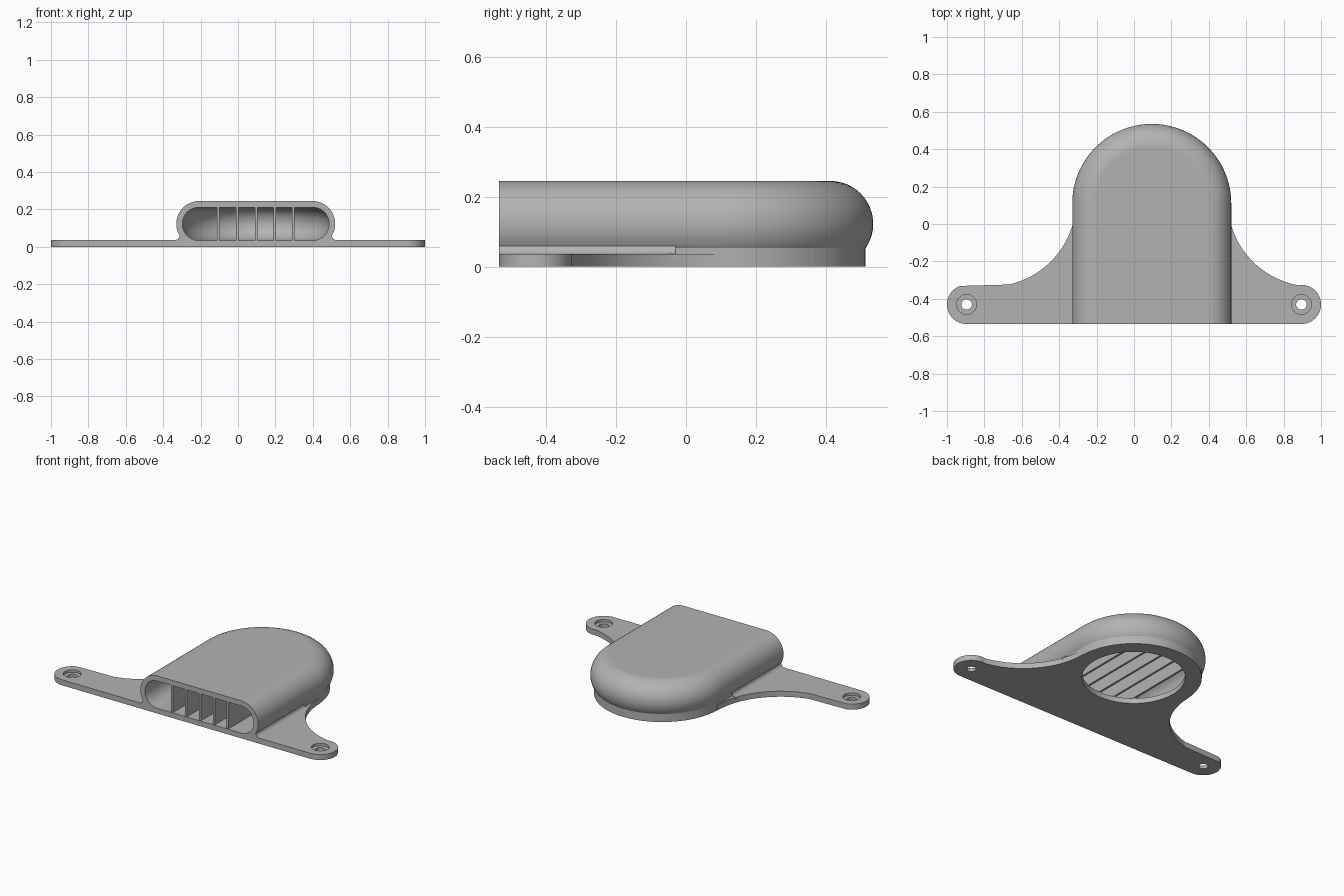
import bpy, bmesh, math
from math import cos, sin, radians

if "Cube" in bpy.data.objects:
    bpy.data.objects.remove(bpy.data.objects["Cube"])

CX, CY = 0.095, 0.11        # centre of the rounded end of the duct
FRONT = -0.535              # front face
ZC = 0.1225                 # mid height of the duct

grey = bpy.data.materials.new("plain_grey")
grey.diffuse_color = (0.45, 0.45, 0.45, 1)
grey.use_nodes = True
grey.node_tree.nodes["Principled BSDF"].inputs["Base Color"].default_value = grey.diffuse_color


def finish(name, bm):
    bmesh.ops.recalc_face_normals(bm, faces=bm.faces[:])
    me = bpy.data.meshes.new(name)
    bm.to_mesh(me)
    bm.free()
    me.materials.append(grey)
    ob = bpy.data.objects.new(name, me)
    bpy.context.collection.objects.link(ob)
    return ob


def arc(cx, cy, r, a0, a1, n):
    return [(cx + r * cos(radians(a0 + (a1 - a0) * i / n)),
             cy + r * sin(radians(a0 + (a1 - a0) * i / n))) for i in range(n + 1)]


def prism(name, pts, lo, hi, axis="z"):
    """Extrude a 2D outline along z, or an x-z outline along y."""
    bm = bmesh.new()
    put = (lambda p, t: (p[0], p[1], t)) if axis == "z" else (lambda p, t: (p[0], t, p[1]))
    a = [bm.verts.new(put(p, lo)) for p in pts]
    b = [bm.verts.new(put(p, hi)) for p in pts]
    bm.faces.new(a)
    bm.faces.new(b)
    for i in range(len(pts)):
        j = (i + 1) % len(pts)
        bm.faces.new((a[i], a[j], b[j], b[i]))
    return finish(name, bm)


def disc(name, x, y, r, lo, hi, n=48):
    return prism(name, arc(x, y, r, 0, 360, n)[:-1], lo, hi)


def pill(name, flat, r, front, n=64, m=24):
    """Half-round section swept round a U, flat above, below and in front."""
    bm = bmesh.new()
    path = [(1, 0, front)]
    path += [(cos(math.pi * i / n), sin(math.pi * i / n), CY) for i in range(n + 1)]
    path += [(-1, 0, front)]
    rings = []
    for dx, dy, y in path:
        ring = []
        for k in range(m + 1):
            t = -math.pi / 2 + math.pi * k / m
            d = flat + r * cos(t)
            ring.append(bm.verts.new((CX + dx * d, y + dy * d, ZC + r * sin(t))))
        rings.append(ring)
    for a, b in zip(rings, rings[1:]):
        for k in range(m):
            bm.faces.new((a[k], b[k], b[k + 1], a[k + 1]))
    bm.faces.new([q[0] for q in rings])
    bm.faces.new([q[-1] for q in rings])
    bm.faces.new(rings[0] + rings[-1][::-1])
    return finish(name, bm)


def combine(target, tool, op):
    mod = target.modifiers.new(op.lower(), "BOOLEAN")
    mod.operation = op
    mod.solver = "EXACT"
    mod.object = tool
    bpy.context.view_layer.objects.active = target
    bpy.ops.object.modifier_apply(modifier=mod.name)
    bpy.data.objects.remove(tool)


# Rounded duct
housing = pill("vent_housing", 0.3025, 0.1225, FRONT)

# Mounting plate with two rounded ears and concave shoulders
right = arc(0.895, -0.43, 0.105, -90, 85, 24) + arc(0.96, 0.125, 0.46, 260, 180, 32)
left = arc(-0.77, 0.125, 0.46, 360, 282.7, 32) + arc(-0.895, -0.43, 0.105, 102.7, 270, 24)[1:]
plate = right + [(0.4, 0.125), (-0.2, 0.125)] + left
combine(housing, prism("plate", plate, 0, 0.036), "UNION")

# Straight foot below the duct
foot = [(CX + 0.403, FRONT)] + arc(CX, CY, 0.403, 0, 180, 64) + [(CX - 0.403, FRONT)]
combine(housing, prism("foot", foot, 0, 0.06), "UNION")

# Small fillets between the plate and duct sides
for s in (1, -1):
    curve = arc(0.435, 0.063, 0.028, 270, 180, 8)
    section = [(CX + s * x, z) for x, z in [(0.37, 0.025)] + [(0.435, 0.025)] + curve + [(0.37, 0.07)]]
    combine(housing, prism("fillet", section, FRONT, -0.03, "y"), "UNION")

# Hollow interior, leaving five thin vanes standing
cavity = pill("cavity", 0.304, 0.0885, FRONT - 0.1)
for x in (-0.105, -0.003, 0.097, 0.197, 0.295):
    w = 0.007
    box = [(x - w, -0.53), (x + w, -0.53), (x + w, 0.7), (x - w, 0.7)]
    combine(cavity, prism("vane_gap", box, -0.1, 0.4), "DIFFERENCE")
combine(housing, cavity, "DIFFERENCE")

# Round inlet in the underside
combine(housing, disc("inlet", CX, CY, 0.305, -0.1, 0.0355, 72), "DIFFERENCE")

# Counterbored screw holes
for x in (-0.895, 0.895):
    combine(housing, disc("screw_hole", x, -0.43, 0.028, -0.1, 0.1, 32), "DIFFERENCE")
    combine(housing, disc("counterbore", x, -0.43, 0.053, 0.02, 0.1, 40), "DIFFERENCE")

# Smooth curved faces, crisp edges
bpy.ops.object.select_all(action="DESELECT")
housing.select_set(True)
bpy.context.view_layer.objects.active = housing
bpy.ops.object.shade_smooth_by_angle(angle=radians(25))
wn = housing.modifiers.new("even_shading", "WEIGHTED_NORMAL")
wn.keep_sharp = True
